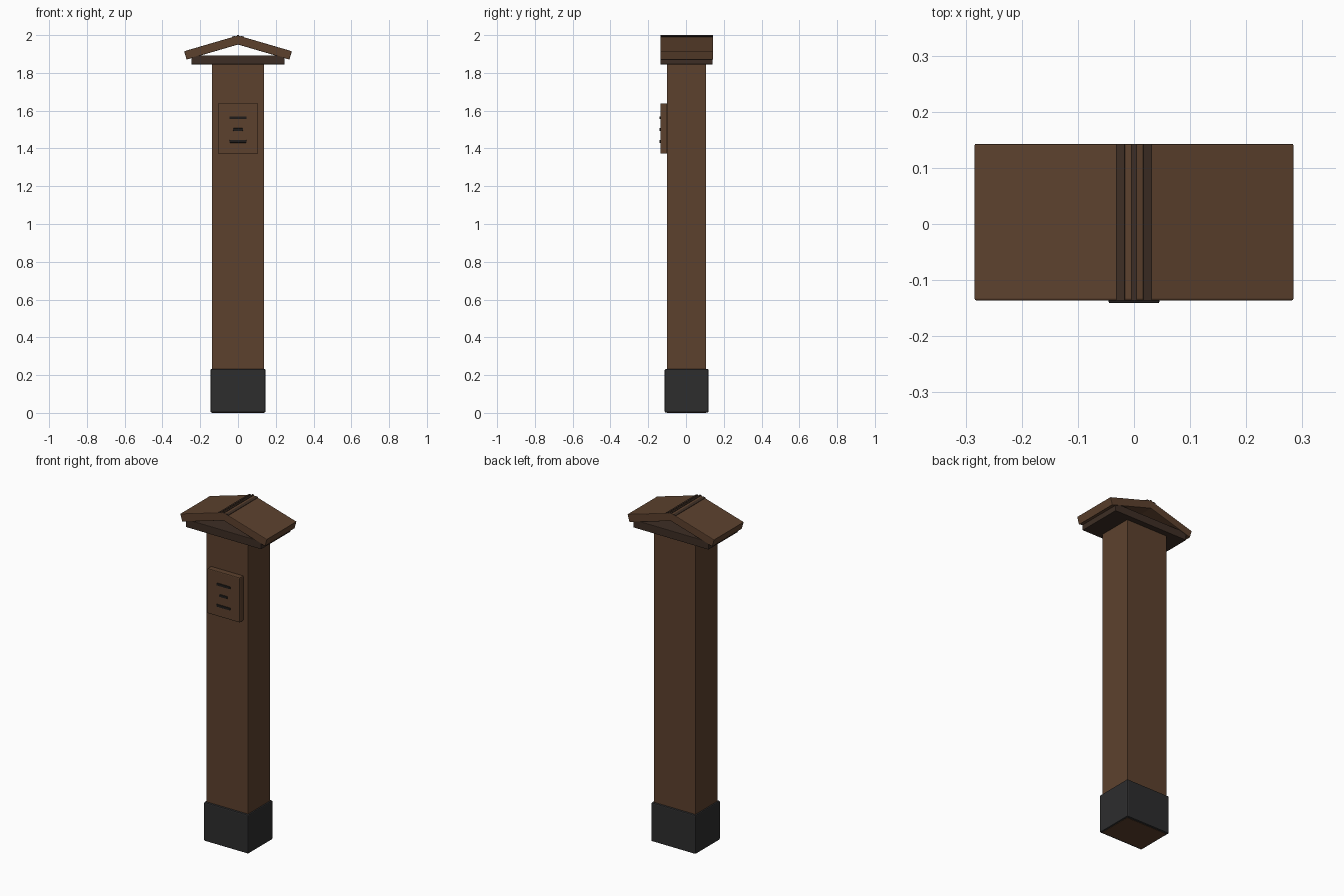
import bpy, math
from mathutils import Matrix, Vector

if "Cube" in bpy.data.objects:
    bpy.data.objects.remove(bpy.data.objects["Cube"])

CY = 0.003  # depth centre of the post


def material(name, rgb):
    m = bpy.data.materials.new(name)
    m.diffuse_color = (*rgb, 1)
    m.use_nodes = True
    m.node_tree.nodes["Principled BSDF"].inputs["Base Color"].default_value = m.diffuse_color
    return m


wood = material("brown wood", (0.108, 0.053, 0.027))
dark_wood = material("dark brown wood", (0.047, 0.027, 0.018))
charcoal = material("charcoal footing", (0.026, 0.026, 0.027))
black = material("black slot", (0.014, 0.012, 0.011))


def box(name, lo, hi, mat, bevel=0.0, matrix=None):
    """Box between two corners, with optional placement and edge bevel."""
    verts = [Vector((x, y, z)) for x in (lo[0], hi[0]) for y in (lo[1], hi[1]) for z in (lo[2], hi[2])]
    if matrix:
        verts = [matrix @ v for v in verts]
    faces = [(0, 1, 3, 2), (4, 6, 7, 5), (0, 4, 5, 1), (2, 3, 7, 6), (0, 2, 6, 4), (1, 5, 7, 3)]
    me = bpy.data.meshes.new(name)
    me.from_pydata(verts, [], faces)
    me.materials.append(mat)
    ob = bpy.data.objects.new(name, me)
    bpy.context.collection.objects.link(ob)
    if bevel:
        mod = ob.modifiers.new("soft edges", 'BEVEL')
        mod.width = bevel
        mod.segments = 2
    return ob


# Post and footing sleeve
box("post", (-0.137, CY - 0.104, 0), (0.137, CY + 0.104, 1.85), wood, 0.002)
box("footing", (-0.146, CY - 0.116, 0.002), (0.146, CY + 0.116, 0.232), charcoal, 0.006)

# Front panel with three slots
box("panel", (-0.107, -0.136, 1.372), (0.107, -0.1, 1.639), wood, 0.005)
for z, w in ((1.563, 0.045), (1.5, 0.026), (1.437, 0.045)):
    box("panel_slot", (-w, -0.141, z - 0.007), (w, -0.134, z + 0.007), black, 0.002)

# Cap plate under the roof
box("cap_plate", (-0.247, CY - 0.138, 1.845), (0.247, CY + 0.138, 1.892), dark_wood, 0.003)

# Roof slopes, each with a dark strip beside the ridge
Y0, Y1 = CY - 0.139, CY + 0.14
slope = math.radians(16.3)
for side, label in ((-1, "left"), (1, "right")):
    frame = Matrix.Translation((0, 0, 1.998)) @ Matrix.Rotation(side * slope, 4, 'Y')
    a, b = sorted((0, side * 0.297))
    box(label + "_roof", (a, Y0, -0.046), (b, Y1, 0), wood, 0.003, frame)
    a, b = sorted((side * 0.017, side * 0.033))
    box(label + "_ridge_strip", (a, Y0, -0.003), (b, Y1, 0.003), dark_wood, 0, frame)

# Ridge seam
box("ridge_seam", (-0.005, Y0, 1.992), (0.005, Y1, 2.0), dark_wood)
